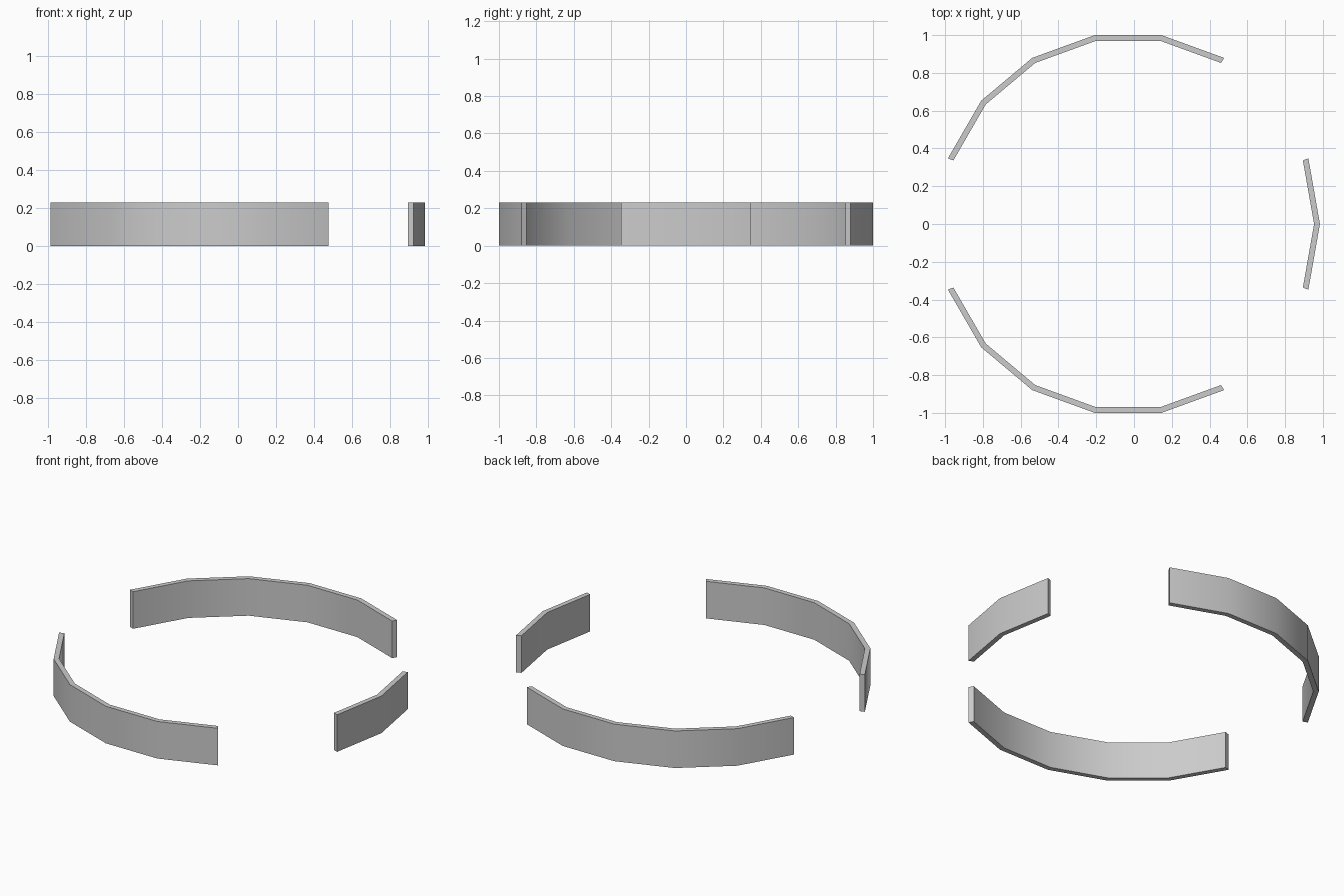
import bpy, bmesh
from math import radians, sin, cos

if "Cube" in bpy.data.objects:
    bpy.data.objects.remove(bpy.data.objects["Cube"])

R_OUT = 1 / cos(radians(10))   # 18-sided ring, flats at y = +/-1
R_IN = R_OUT - 0.031
HEIGHT = 0.23
CENTRE_X = -0.031
STEP = 20


def wall_arc(name, start, end):
    """Curved wall segment swept through angles start..end (degrees)."""
    bm = bmesh.new()
    rings = []
    for deg in range(start, end + 1, STEP):
        a = radians(deg)
        rings.append([bm.verts.new((CENTRE_X + r * cos(a), r * sin(a), z))
                      for r, z in ((R_IN, 0), (R_OUT, 0), (R_OUT, HEIGHT), (R_IN, HEIGHT))])
    for p, q in zip(rings, rings[1:]):
        for i in range(4):
            j = (i + 1) % 4
            bm.faces.new((p[i], p[j], q[j], q[i]))
    bm.faces.new(rings[0])
    bm.faces.new(rings[-1])
    bmesh.ops.recalc_face_normals(bm, faces=bm.faces)
    mesh = bpy.data.meshes.new(name)
    bm.to_mesh(mesh)
    bm.free()
    obj = bpy.data.objects.new(name, mesh)
    bpy.context.collection.objects.link(obj)
    # smooth curved sides, crisp rims and ends
    bpy.ops.object.select_all(action='DESELECT')
    obj.select_set(True)
    bpy.context.view_layer.objects.active = obj
    bpy.ops.object.shade_smooth_by_angle(angle=radians(30))


# Two long arcs and one short arc, with gaps between
wall_arc("back_wall", 60, 160)
wall_arc("front_wall", 200, 300)
wall_arc("right_wall", -20, 20)
